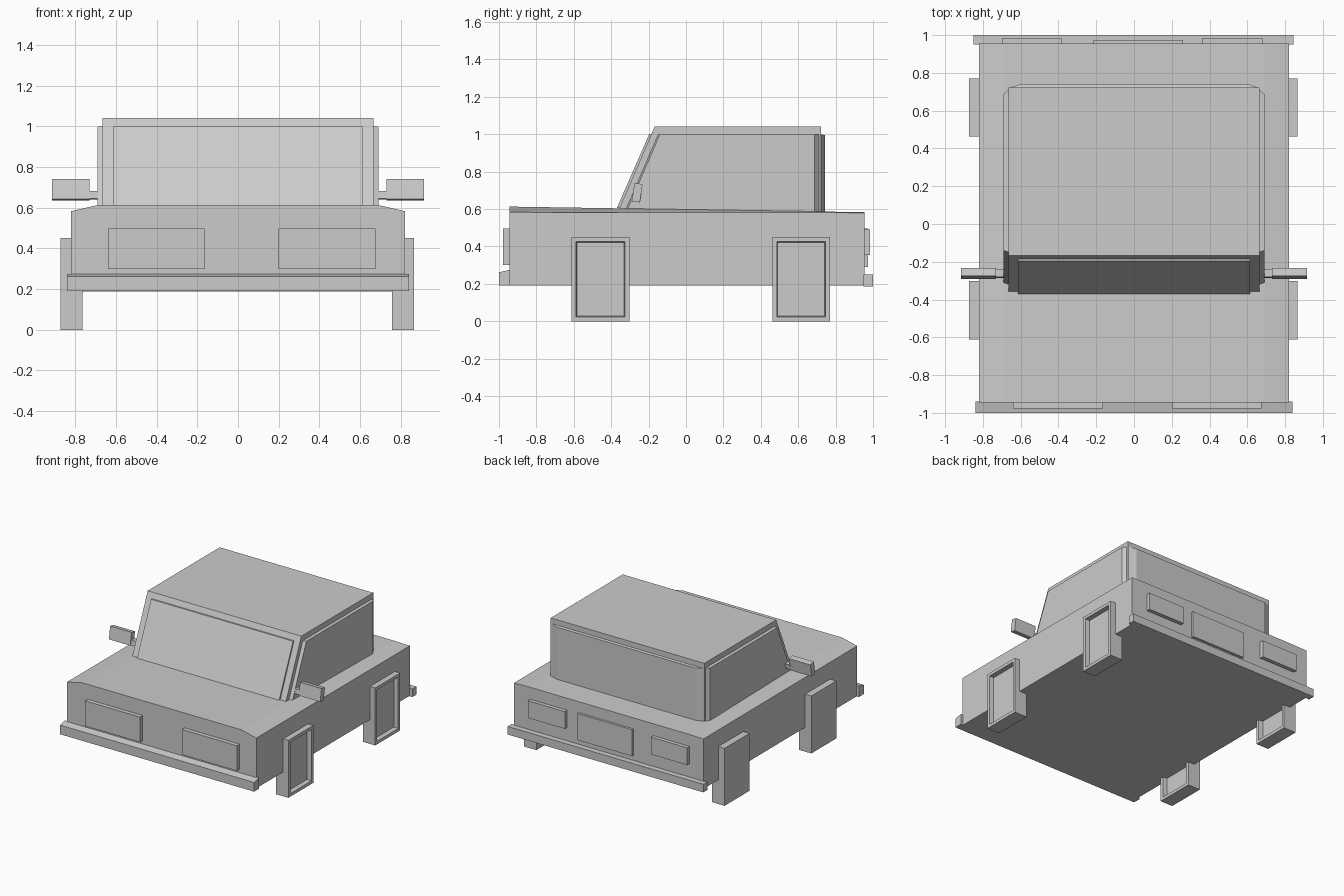
import bpy, bmesh

cube = bpy.data.objects.get("Cube")
if cube:
    bpy.data.objects.remove(cube, do_unlink=True)

GREY = (0.6, 0.6, 0.6, 1)
grey = bpy.data.materials.new("plain_grey")
grey.use_nodes = True
grey.diffuse_color = GREY
grey.node_tree.nodes["Principled BSDF"].inputs["Base Color"].default_value = GREY


def finish(name, bm):
    bmesh.ops.recalc_face_normals(bm, faces=bm.faces)
    mesh = bpy.data.meshes.new(name)
    bm.to_mesh(mesh)
    bm.free()
    mesh.materials.append(grey)
    obj = bpy.data.objects.new(name, mesh)
    bpy.context.collection.objects.link(obj)
    return obj


def bridge(bm, ring_a, ring_b):
    """Closed solid between two matching rings of points."""
    a = [bm.verts.new(p) for p in ring_a]
    b = [bm.verts.new(p) for p in ring_b]
    bm.faces.new(a)
    bm.faces.new(b)
    for i in range(len(a)):
        j = (i + 1) % len(a)
        bm.faces.new((a[i], a[j], b[j], b[i]))


def loft(name, ring_a, ring_b):
    bm = bmesh.new()
    bridge(bm, ring_a, ring_b)
    return finish(name, bm)


def rect(x0, x1, y, z0, z1):
    return [(x0, y, z0), (x1, y, z0), (x1, y, z1), (x0, y, z1)]


def box(name, x0, x1, y0, y1, z0, z1):
    return loft(name, rect(x0, x1, y0, z0, z1), rect(x0, x1, y1, z0, z1))


def along_x(profile, x):
    return [(x, y, z) for y, z in profile]


# Body with a crowned bonnet that flattens towards the tail
def body_section(y, shoulder, crown):
    return [(-0.82, y, 0.19), (0.82, y, 0.19), (0.82, y, shoulder),
            (0.69, y, crown), (-0.69, y, crown), (-0.82, y, shoulder)]


loft("body", body_section(-0.945, 0.583, 0.613), body_section(0.955, 0.58, 0.583))

# Cabin with sloped front
cabin = [(-0.375, 0.56), (-0.167, 1.042), (0.723, 1.042), (0.723, 0.56)]
loft("cabin", along_x(cabin, -0.665), along_x(cabin, 0.665))

# Windscreen slab
screen = [(-0.37, 0.605), (-0.197, 1.0), (-0.17, 1.0), (-0.34, 0.605)]
loft("windscreen", along_x(screen, -0.615), along_x(screen, 0.615))

# Rear window slab with slanted ends
loft("rear_window", rect(-0.66, 0.66, 0.72, 0.57, 1.0),
     rect(-0.6, 0.6, 0.742, 0.57, 0.995))

# Side windows and door mirrors
window_base = [(-0.335, 0.57), (-0.15, 1.0), (0.715, 1.0), (0.715, 0.57)]
window_face = [(-0.325, 0.57), (-0.14, 0.998), (0.687, 0.998), (0.687, 0.57)]
mirror_head = [(-0.29, 0.642), (-0.275, 0.74), (-0.232, 0.732), (-0.247, 0.635)]
mirror_arm = [(-0.285, 0.645), (-0.28, 0.682), (-0.238, 0.68), (-0.245, 0.64)]
for side, s in (("left", 1), ("right", -1)):
    loft(side + "_window", along_x(window_base, s * 0.66), along_x(window_face, s * 0.69))
    bm = bmesh.new()
    bridge(bm, along_x(mirror_head, s * 0.73), along_x(mirror_head, s * 0.915))
    bridge(bm, along_x(mirror_arm, s * 0.67), along_x(mirror_arm, s * 0.735))
    finish(side + "_mirror", bm)

# Bumpers
bumper = [(-1.0, 0.19), (-1.0, 0.262), (-0.94, 0.275), (-0.94, 0.19)]
loft("front_bumper", along_x(bumper, -0.84), along_x(bumper, 0.84))
box("rear_bumper", -0.85, 0.845, 0.95, 1.0, 0.187, 0.25)

# Lamps and number plate panel
box("right_headlight", -0.64, -0.165, -0.978, -0.94, 0.3, 0.497)
box("left_headlight", 0.2, 0.675, -0.978, -0.94, 0.3, 0.497)
box("right_tail_light", -0.7, -0.385, 0.95, 0.985, 0.355, 0.49)
box("left_tail_light", 0.36, 0.68, 0.95, 0.985, 0.355, 0.49)
box("rear_plate", -0.215, 0.26, 0.95, 0.973, 0.29, 0.497)


# Square wheels, each with a recess in its +x face
def wheel(name, x0, x1, y0, y1):
    bm = bmesh.new()
    bridge(bm, rect(x0, x1, y0, 0, 0.45), rect(x0, x1, y1, 0, 0.45))
    bmesh.ops.recalc_face_normals(bm, faces=bm.faces)
    face = max(bm.faces, key=lambda f: f.calc_center_median().x)
    bmesh.ops.inset_region(bm, faces=[face], thickness=0.034)
    bmesh.ops.inset_region(bm, faces=[face], thickness=0.006, depth=-0.035)
    finish(name, bm)


for end, y0, y1 in (("front", -0.612, -0.303), ("rear", 0.462, 0.77)):
    wheel(end + "_left_wheel", 0.757, 0.865, y0, y1)
    wheel(end + "_right_wheel", -0.873, -0.765, y0, y1)
